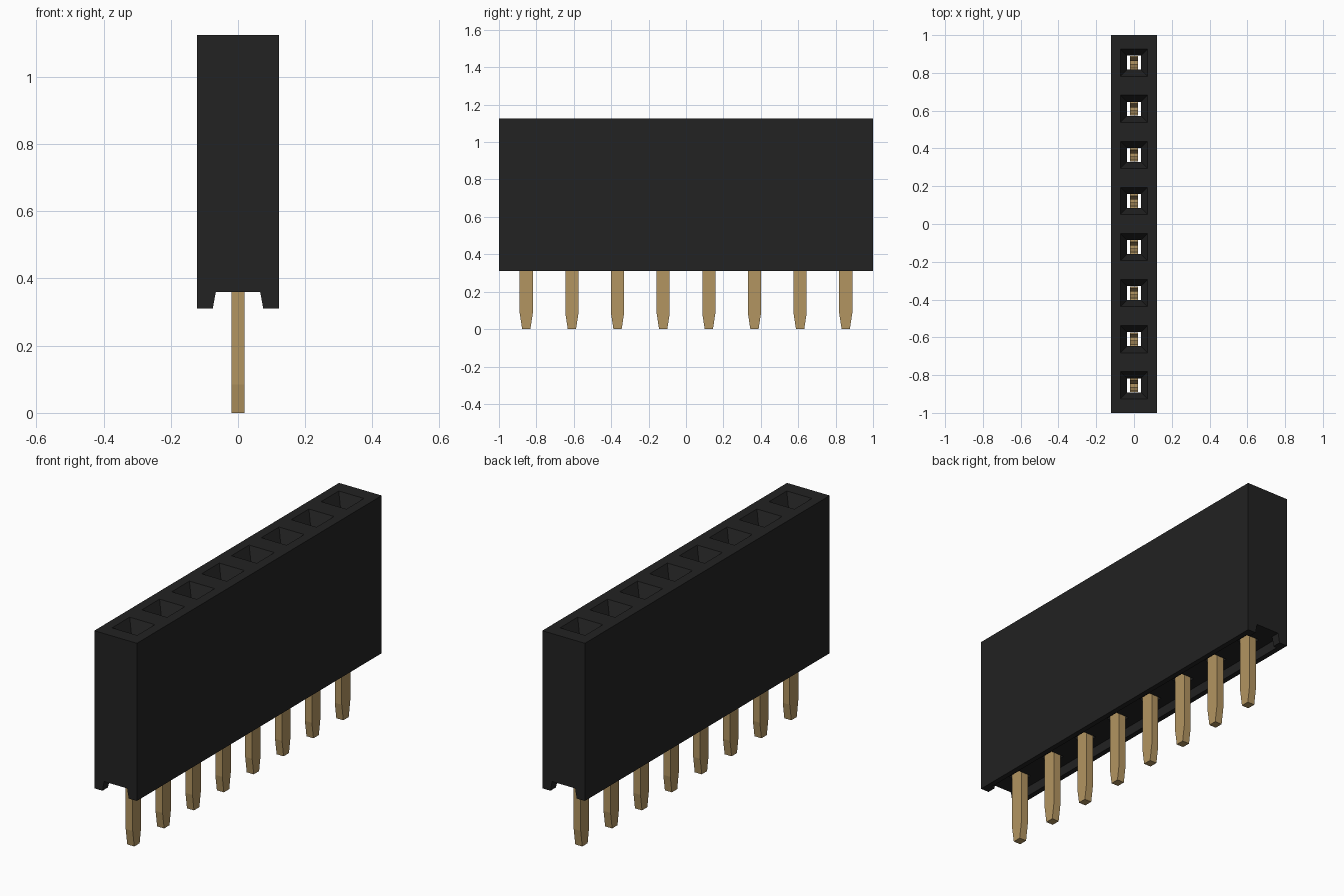
import bpy, bmesh

if "Cube" in bpy.data.objects:
    bpy.data.objects.remove(bpy.data.objects["Cube"])

BOTTOM, TOP, CEILING = 0.31, 1.125, 0.36
PIN_Y = [(i - 3.5) * 0.244 for i in range(8)]


def material(name, rgb):
    m = bpy.data.materials.new(name)
    m.diffuse_color = (*rgb, 1)
    m.use_nodes = True
    m.node_tree.nodes["Principled BSDF"].inputs["Base Color"].default_value = m.diffuse_color
    return m


black = material("black plastic", (0.016, 0.016, 0.016))
brass = material("brass", (0.45, 0.30, 0.12))


def finish(name, bm, mat):
    bmesh.ops.recalc_face_normals(bm, faces=bm.faces)
    me = bpy.data.meshes.new(name)
    bm.to_mesh(me)
    bm.free()
    ob = bpy.data.objects.new(name, me)
    bpy.context.collection.objects.link(ob)
    me.materials.append(mat)
    return ob


def loft(bm, rings):
    """Stack rectangles (half x, half y, z, centre y) into a closed solid."""
    loops = [[bm.verts.new((sx * hx, cy + sy * hy, z))
              for sx, sy in ((-1, -1), (1, -1), (1, 1), (-1, 1))]
             for hx, hy, z, cy in rings]
    for a, b in zip(loops, loops[1:]):
        for i in range(4):
            j = (i + 1) % 4
            bm.faces.new((a[i], a[j], b[j], b[i]))
    bm.faces.new(loops[0][::-1])
    bm.faces.new(loops[-1])


def solid(name, *stacks, mat=black):
    bm = bmesh.new()
    for rings in stacks:
        loft(bm, rings)
    return finish(name, bm, mat)


# Housing block
housing = solid("housing", [(0.122, 1, BOTTOM, 0), (0.122, 1, TOP, 0)])

# Cutters: flared end notch, wider pocket underneath, funnelled sockets
cutters = [
    solid("notch_cutter", [(0.077, 1.1, BOTTOM - 0.01, 0), (0.066, 1.1, CEILING, 0)]),
    solid("pocket_cutter", [(0.095, 0.955, BOTTOM - 0.02, 0), (0.095, 0.955, CEILING, 0)]),
    solid("socket_cutter", *[[(0.037, 0.037, BOTTOM - 0.03, y), (0.037, 0.037, TOP - 0.07, y),
                              (0.072, 0.072, TOP, y), (0.072, 0.072, TOP + 0.02, y)]
                             for y in PIN_Y]),
]
bpy.context.view_layer.objects.active = housing
for c in cutters:
    mod = housing.modifiers.new(c.name, 'BOOLEAN')
    mod.operation = 'DIFFERENCE'
    mod.solver = 'EXACT'
    mod.object = c
    bpy.ops.object.modifier_apply(modifier=mod.name)
    bpy.data.objects.remove(c)

# Contact pins: tapered tail below, sprung fork inside the socket
half = [(0.022, 0), (0.035, 0.085), (0.035, 0.60), (0.021, 0.85), (0.036, 0.95),
        (0.027, 0.95), (0.008, 0.85), (0.022, 0.60), (0.018, 0.52)]
profile = half + [(-y, z) for y, z in reversed(half)]
for n, cy in enumerate(PIN_Y):
    bm = bmesh.new()
    face = bm.faces.new([bm.verts.new((-0.02, cy + y, z)) for y, z in profile])
    ext = bmesh.ops.extrude_face_region(bm, geom=[face], use_keep_orig=True)
    bmesh.ops.translate(bm, vec=(0.04, 0, 0),
                        verts=[v for v in ext["geom"] if isinstance(v, bmesh.types.BMVert)])
    finish(f"contact_pin_{n + 1}", bm, brass)
